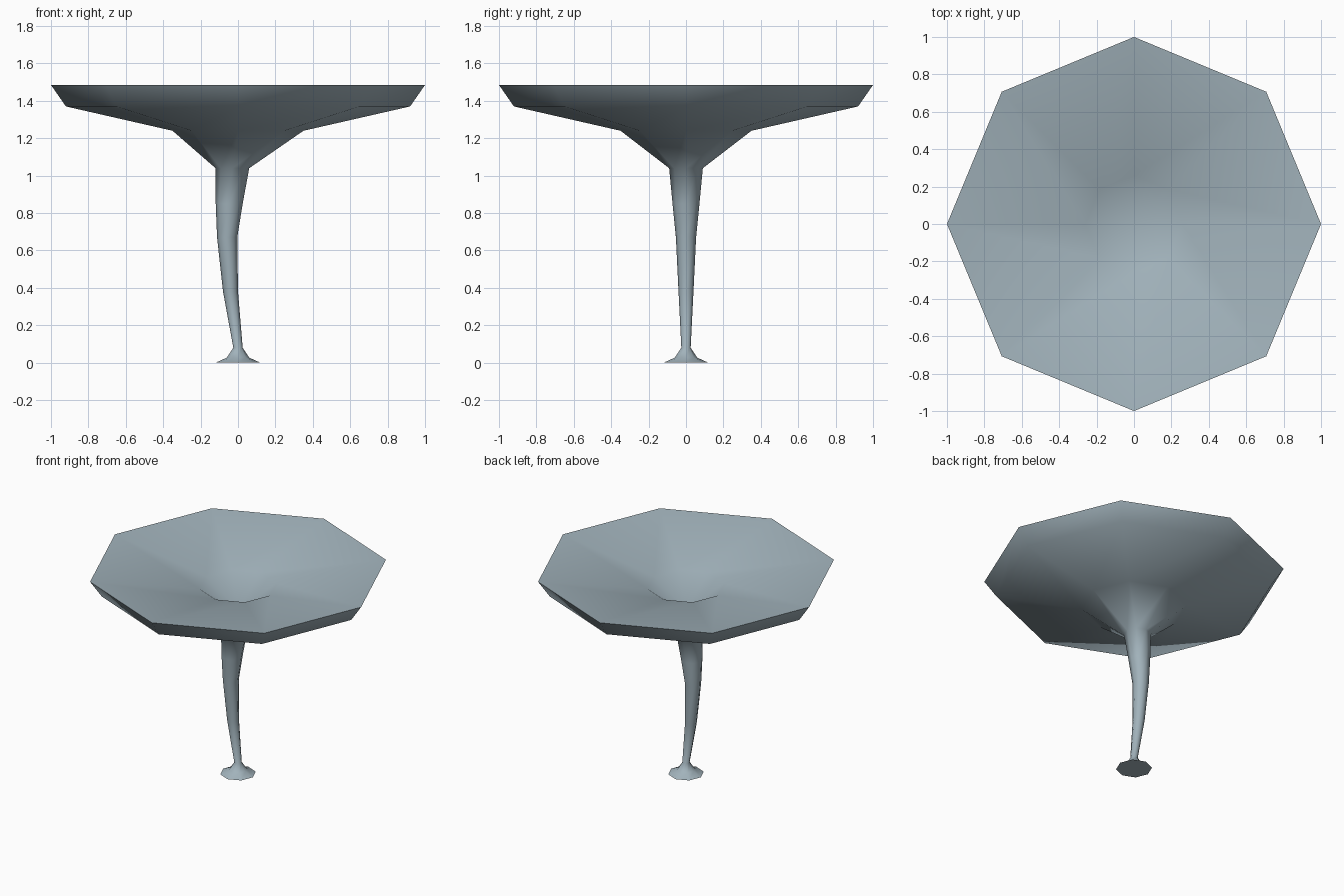
import bpy, bmesh, math

if "Cube" in bpy.data.objects:
    bpy.data.objects.remove(bpy.data.objects["Cube"])

SIDES = 8

# Single blue-grey colour
mat = bpy.data.materials.new("blue grey")
mat.diffuse_color = (0.36, 0.45, 0.50, 1)
mat.use_nodes = True
mat.node_tree.nodes["Principled BSDF"].inputs["Base Color"].default_value = mat.diffuse_color

# Rings from foot to rim, then down the inner dish: (centre x, radius, z)
rings = [
    (0, 0.12, 0), (0, 0.06, 0.027), (0, 0.025, 0.08),          # foot
    (-0.04, 0.04, 0.38), (-0.058, 0.054, 0.67),                # bent stem
    (-0.047, 0.072, 0.85), (-0.03, 0.09, 1.04),
    (0, 0.35, 1.24), (0, 0.92, 1.37), (0, 1.0, 1.485),         # underside and rim
    (0, 0.26, 1.373),                                          # inner dish
]
DISH_BOTTOM = 1.2

bm = bmesh.new()


def add_ring(cx, r, z):
    return [bm.verts.new((cx + r * math.cos(math.tau * i / SIDES),
                          r * math.sin(math.tau * i / SIDES), z))
            for i in range(SIDES)]


loops = [add_ring(*ring) for ring in rings]
for low, high in zip(loops, loops[1:]):
    for i in range(SIDES):
        j = (i + 1) % SIDES
        bm.faces.new((low[i], low[j], high[j], high[i]))

# Flat base, and the pointed pit in the middle of the dish
bm.faces.new(loops[0][::-1])
tip = bm.verts.new((0, 0, DISH_BOTTOM))
for i in range(SIDES):
    bm.faces.new((loops[-1][i], loops[-1][(i + 1) % SIDES], tip))

bmesh.ops.recalc_face_normals(bm, faces=bm.faces)
mesh = bpy.data.meshes.new("funnel_cap_mushroom")
bm.to_mesh(mesh)
bm.free()
mesh.materials.append(mat)

obj = bpy.data.objects.new("funnel_cap_mushroom", mesh)
bpy.context.collection.objects.link(obj)
bpy.context.view_layer.objects.active = obj
obj.select_set(True)
bpy.ops.object.shade_smooth_by_angle(angle=math.radians(65))
